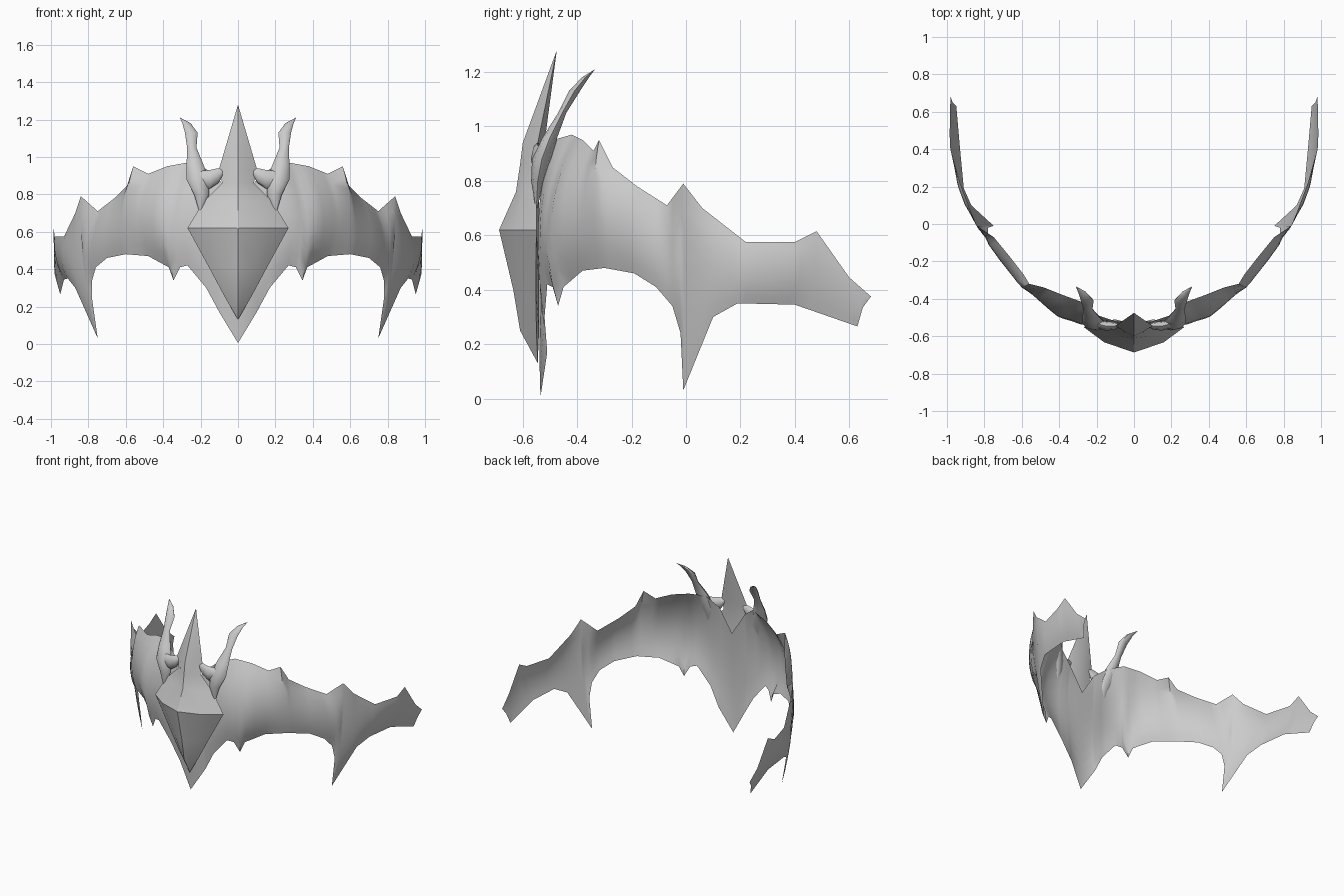
import bpy
import bmesh
import math
from mathutils import Vector

default_cube = bpy.data.objects.get("Cube")
if default_cube:
    bpy.data.objects.remove(default_cube, do_unlink=True)

# One plain grey material
GREY = (0.6, 0.6, 0.6, 1.0)
grey = bpy.data.materials.new("plain_grey")
grey.use_nodes = True
grey.diffuse_color = GREY
shader = grey.node_tree.nodes["Principled BSDF"]
shader.inputs["Base Color"].default_value = GREY
shader.inputs["Roughness"].default_value = 0.6


def finish(bm, name, sharp_angle, closed=True):
    """Turn a half-model bmesh into a mirrored, smooth-shaded object."""
    bmesh.ops.remove_doubles(bm, verts=bm.verts, dist=0.0005)
    if closed:
        bmesh.ops.recalc_face_normals(bm, faces=bm.faces)
    mesh = bpy.data.meshes.new(name)
    bm.to_mesh(mesh)
    bm.free()
    mesh.materials.append(grey)
    obj = bpy.data.objects.new(name, mesh)
    bpy.context.collection.objects.link(obj)
    mirror = obj.modifiers.new("mirror", 'MIRROR')
    mirror.use_clip = True
    mirror.merge_threshold = 0.001
    bpy.ops.object.select_all(action='DESELECT')
    bpy.context.view_layer.objects.active = obj
    obj.select_set(True)
    bpy.ops.object.modifier_apply(modifier=mirror.name)
    bpy.ops.object.shade_smooth_by_angle(angle=math.radians(sharp_angle))
    return obj


def loft(bm, rows, wrap):
    """Join successive rows of points with quads."""
    grid = [[bm.verts.new(p) for p in row] for row in rows]
    for a, b in zip(grid, grid[1:]):
        count = len(a) if wrap else len(a) - 1
        for k in range(count):
            n = (k + 1) % len(a)
            bm.faces.new((a[k], a[n], b[n], b[k]))
    return grid


def heading(p):
    """Angle around the head, zero at the front, in degrees."""
    return math.degrees(math.atan2(p[0], -p[1]))


def sample(keys, angle):
    """Linear interpolation along a list of (angle, value) pairs."""
    for (a, p), (b, q) in zip(keys, keys[1:]):
        if angle <= b:
            t = max(0.0, (angle - a) / max(b - a, 1e-6))
            return p + (q - p) * t
    return keys[-1][1]


# Curved band: jagged upper and lower edges, joined by a bulging sheet
upper_edge = [
    (0, -.52, .72), (.1, -.52, .88), (.19, -.49, .95), (.27, -.42, .97),
    (.38, -.38, .95), (.48, -.34, .91), (.56, -.32, .95), (.59, -.27, .85),
    (.66, -.18, .78), (.75, -.07, .71), (.84, -.01, .79), (.87, .06, .7),
    (.93, .22, .575), (.98, .4, .575), (.985, .48, .615), (.985, .6, .445),
    (.98, .68, .375)]
lower_edge = [
    (0, -.535, .005), (.1, -.51, .17), (.17, -.52, .3), (.27, -.51, .42),
    (.31, -.49, .41), (.345, -.47, .34), (.37, -.45, .41), (.48, -.38, .47),
    (.6, -.3, .48), (.7, -.19, .46), (.76, -.11, .41), (.78, -.05, .34),
    (.78, -.02, .24), (.75, -.01, .03), (.87, .1, .3), (.91, .19, .35),
    (.93, .4, .345), (.95, .63, .265), (.97, .65, .335), (.98, .68, .375)]
bulge = [(0, .01), (20, .04), (40, .09), (60, .04), (90, .03), (115, .02), (125, 0)]

upper = [(heading(p), Vector(p)) for p in upper_edge]
lower = [(heading(p), Vector(p)) for p in lower_edge]
angles = sorted({round(a, 2) for a, _ in upper + lower})
ROWS = 8
columns = []
for angle in angles:
    top, bottom = sample(upper, angle), sample(lower, angle)
    rad = math.radians(angle)
    outward = Vector((math.sin(rad), -math.cos(rad), 0))
    swell = sample(bulge, angle)
    column = []
    for k in range(ROWS + 1):
        v = k / ROWS
        column.append(top.lerp(bottom, v) + outward * swell * 4 * v * (1 - v))
    columns.append(column)
bm = bmesh.new()
loft(bm, columns, wrap=False)
bmesh.ops.dissolve_degenerate(bm, dist=0.0005, edges=bm.edges)
finish(bm, "curved_band", 50, closed=False)

# Central crest: tall spike over a faceted kite
# height, ridge depth, shoulder x and depth, edge x and depth, back depth
crest_rows = [
    (1.28, -.475, 0, -.475, 0, -.475, -.475),
    (.94, -.6, .05, -.575, .1, -.545, -.52),
    (.86, -.61, .05, -.585, .085, -.548, -.53),
    (.76, -.625, .09, -.6, .185, -.55, -.54),
    (.62, -.687, .16, -.632, .27, -.55, -.54),
    (.4, -.635, .075, -.605, .15, -.552, -.54),
    (.25, -.61, .03, -.585, .07, -.55, -.54),
    (.13, -.545, 0, -.545, 0, -.545, -.545)]
bm = bmesh.new()
loft(bm, [[(0, ridge, z), (sx, sy, z), (ex, ey, z), (0, back, z)]
          for z, ridge, sx, sy, ex, ey, back in crest_rows], wrap=False)
finish(bm, "central_crest", 28)


def tube(name, path, axis, squash):
    """Tapered tube through (x, y, z, radius) points, mirrored in x."""
    sides = 8
    rings = []
    for x, y, z, r in path:
        ring = []
        for k in range(sides):
            t = math.tau * k / sides
            across, depth = r * math.cos(t), r * squash * math.sin(t)
            offset = (across, depth, 0) if axis == 'Z' else (0, depth, across)
            ring.append(Vector((x, y, z)) + Vector(offset))
        rings.append(ring)
    bm = bmesh.new()
    loft(bm, rings, wrap=True)
    finish(bm, name, 50)


# Swept horns and the short knuckles that tie them to the crest
tube("horns", [
    (.2, -.55, .7, .005), (.195, -.545, .8, .04), (.215, -.53, .88, .06),
    (.23, -.5, .96, .045), (.247, -.455, 1.05, .025), (.25, -.41, 1.13, .034),
    (.275, -.37, 1.18, .022), (.31, -.335, 1.21, .001)], 'Z', 0.6)
tube("horn_knuckles", [
    (.075, -.545, .92, .012), (.105, -.545, .9, .04),
    (.15, -.545, .88, .05), (.21, -.53, .88, .045)], 'X', 0.5)
